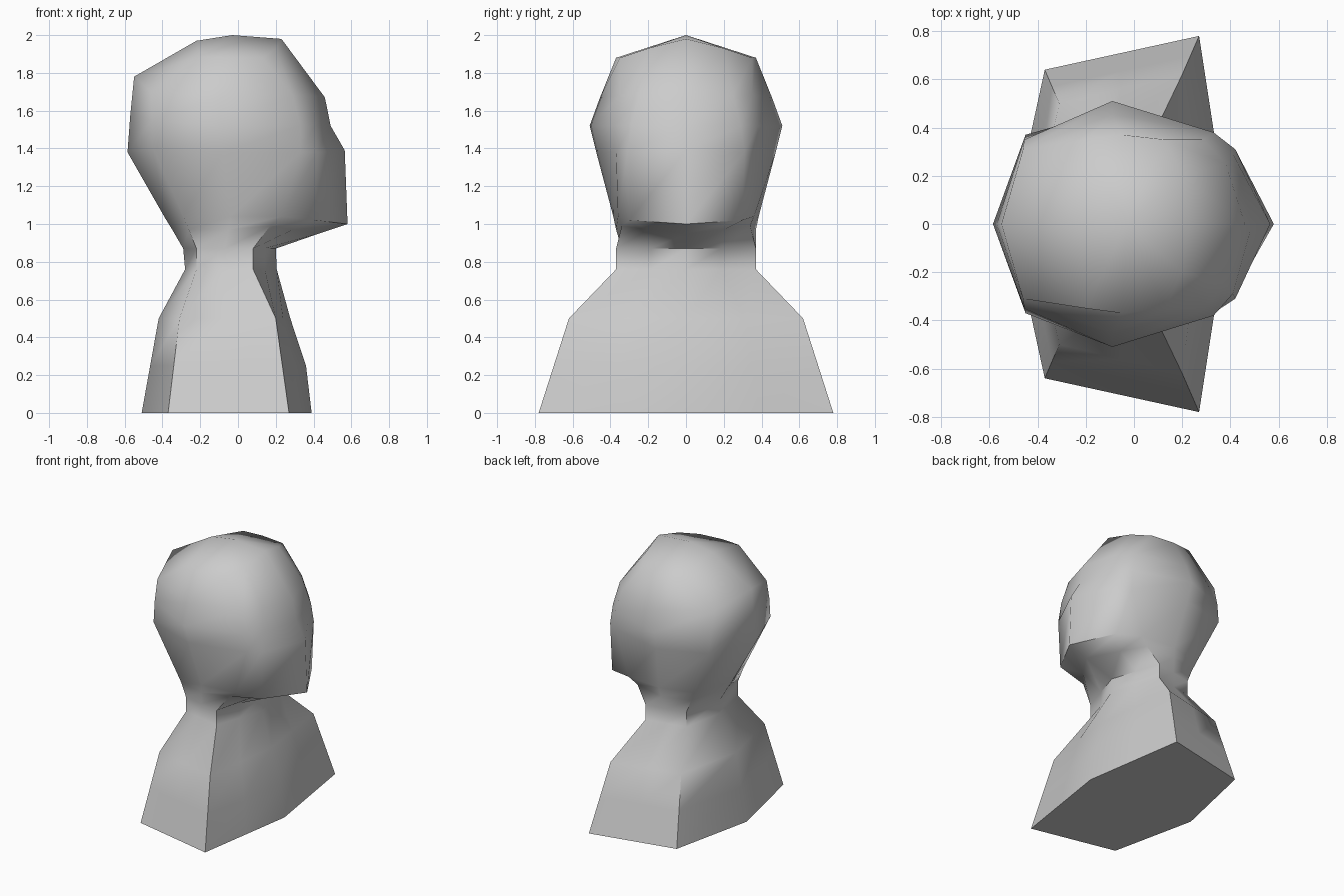
import bpy, bmesh, math

if "Cube" in bpy.data.objects:
    bpy.data.objects.remove(bpy.data.objects["Cube"])

# Shoulders and neck: z, front x, front corner x/y, back corner x/y, back x
BODY = [
    (0.00, .39, .27, .78, -.37, .64, -.51),
    (0.25, .36, .235, .70, -.34, .57, -.465),
    (0.50, .277, .20, .62, -.31, .50, -.42),
    (0.76, .205, .08, .37, -.22, .31, -.28),
    (0.87, .20, .08, .37, -.22, .31, -.29),
]

# Head: half rings running from the face (y=0) round the side to the back (y=0)
HEAD = [
    # under the jaw
    [(.43, 0, .95), (.29, .2, .97), (.17, .34, .99), (-.05, .37, .97), (-.26, .31, .97), (-.348, 0, .97)],
    # chin and jaw edge
    [(.58, 0, 1.0), (.41, .3, 1.02), (.23, .36, 1.04), (-.04, .385, 1.04), (-.29, .32, 1.04), (-.385, 0, 1.03)],
    # cheeks
    [(.565, 0, 1.39), (.42, .31, 1.38), (.33, .37, 1.38), (-.08, .475, 1.38), (-.45, .37, 1.4), (-.585, 0, 1.38)],
    # brow
    [(.49, 0, 1.52), (.41, .29, 1.52), (.33, .38, 1.52), (-.09, .51, 1.52), (-.455, .35, 1.55), (-.57, 0, 1.58)],
    # forehead
    [(.46, 0, 1.67), (.38, .25, 1.68), (.29, .35, 1.68), (-.09, .455, 1.67), (-.46, .31, 1.7), (-.55, 0, 1.78)],
    # crown
    [(.23, 0, 1.98), (.2, .2, 1.93), (.13, .35, 1.88), (-.05, .37, 1.88), (-.2, .35, 1.885), (-.22, 0, 1.97)],
]


def body_half(z, xf, cx, cy, bx, by, xb):
    return [(xf, 0, z), ((xf + cx) / 2, cy / 2, z), (cx, cy, z),
            ((cx + bx) / 2, (cy + by) / 2, z), (bx, by, z), (xb, 0, z)]


def full_ring(bm, half):
    mirrored = [(x, -y, z) for x, y, z in reversed(half[1:-1])]
    return [bm.verts.new(p) for p in half + mirrored]


# Loft all rings, then close the base and the top of the head
bm = bmesh.new()
rings = [full_ring(bm, h) for h in [body_half(*r) for r in BODY] + HEAD]
n = len(rings[0])
for a, b in zip(rings, rings[1:]):
    for i in range(n):
        j = (i + 1) % n
        bm.faces.new((a[i], a[j], b[j], b[i]))
bm.faces.new(rings[0][::-1])
top = bm.verts.new((-.03, 0, 2.0))
for i in range(n):
    bm.faces.new((rings[-1][i], rings[-1][(i + 1) % n], top))
bmesh.ops.recalc_face_normals(bm, faces=bm.faces[:])

mesh = bpy.data.meshes.new("bust")
bm.to_mesh(mesh)
bm.free()
bust = bpy.data.objects.new("bust", mesh)
bpy.context.collection.objects.link(bust)
bpy.context.view_layer.objects.active = bust
bust.select_set(True)
bpy.ops.object.shade_smooth_by_angle(angle=math.radians(60))
